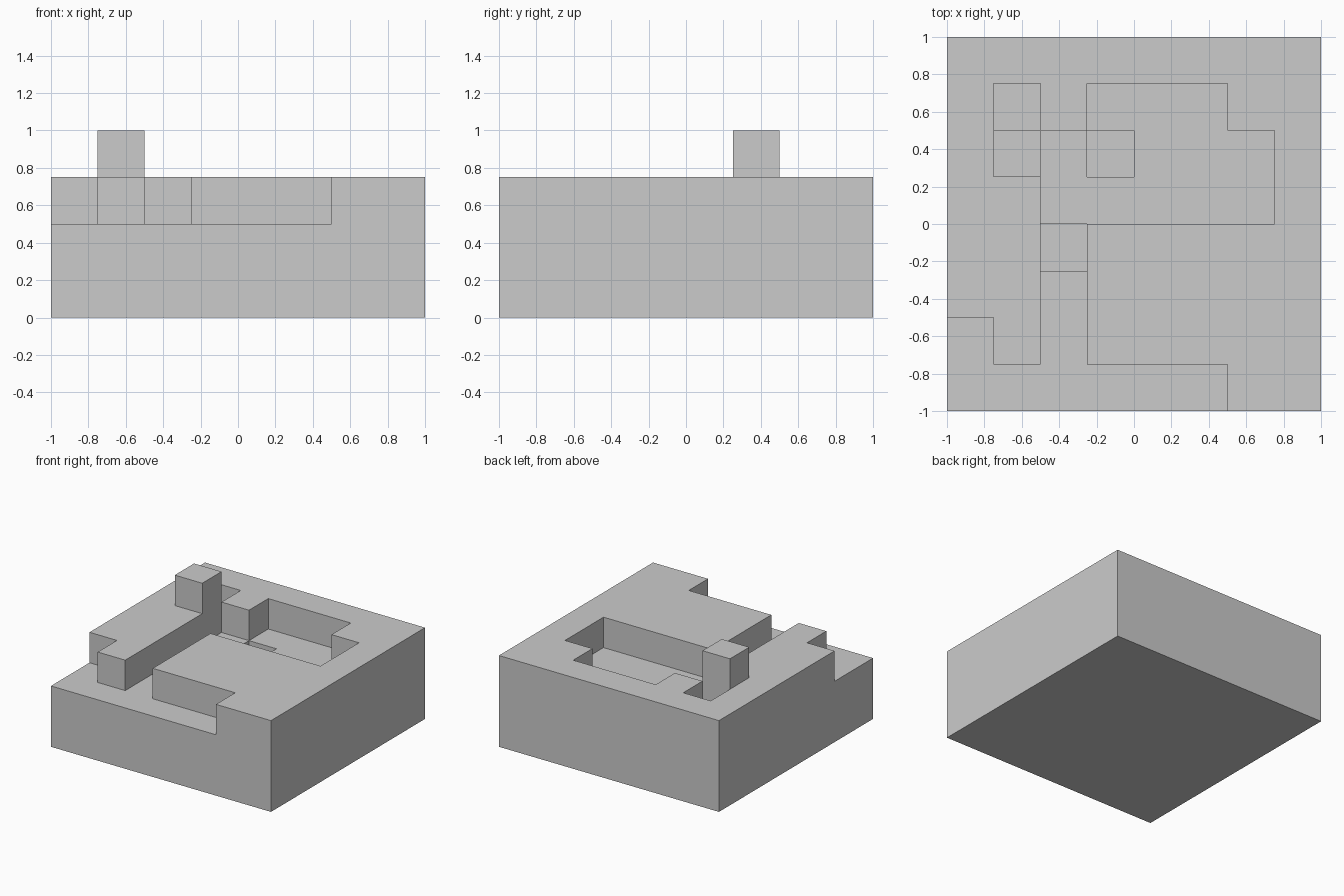
import bpy
import bmesh

if "Cube" in bpy.data.objects:
    bpy.data.objects.remove(bpy.data.objects["Cube"], do_unlink=True)

stone = bpy.data.materials.new("grey stone")
stone.use_nodes = True
GREY = (0.6, 0.6, 0.6, 1)
stone.diffuse_color = GREY
stone.node_tree.nodes["Principled BSDF"].inputs["Base Color"].default_value = GREY

N, STEP = 8, 0.25
level = [[3] * N for _ in range(N)]  # ground level of each square, in steps


def terrace(x0, x1, y0, y1, height):
    """Set the level of a rectangle of squares, counted from the front right."""
    for i in range(x0, x1):
        for j in range(y0, y1):
            level[i][j] = height


terrace(0, 6, 0, 1, 2)  # front ledge
terrace(0, 1, 1, 2, 2)  # ledge corner
terrace(2, 3, 1, 6, 2)  # channel
terrace(2, 7, 4, 6, 2)  # basin
terrace(3, 6, 6, 7, 2)  # basin extension
terrace(1, 2, 6, 7, 2)  # hollow behind the tower
terrace(2, 3, 3, 4, 1)  # channel pit
terrace(3, 4, 5, 6, 1)  # basin pit
terrace(1, 2, 5, 6, 4)  # tower

bm = bmesh.new()


def quad(*corners):
    bm.faces.new([bm.verts.new((x * STEP - 1, y * STEP - 1, z * STEP))
                  for x, y, z in corners])


def height_at(i, j):
    return level[i][j] if 0 <= i < N and 0 <= j < N else 0


# Tops, undersides and the walls where a square stands above its neighbour
for i in range(N):
    for j in range(N):
        h = level[i][j]
        ring = [(i, j), (i + 1, j), (i + 1, j + 1), (i, j + 1)]
        quad(*[(x, y, h) for x, y in ring])
        quad(*[(x, y, 0) for x, y in reversed(ring)])
        for k, (dx, dy) in enumerate([(0, -1), (1, 0), (0, 1), (-1, 0)]):
            a, b = ring[k], ring[(k + 1) % 4]
            for z in range(height_at(i + dx, j + dy), h):
                quad((*a, z), (*b, z), (*b, z + 1), (*a, z + 1))

bmesh.ops.remove_doubles(bm, verts=bm.verts, dist=0.001)
mesh = bpy.data.meshes.new("terrain_block")
bm.to_mesh(mesh)
bm.free()
mesh.materials.append(stone)
block = bpy.data.objects.new("terrain_block", mesh)
bpy.context.collection.objects.link(block)
